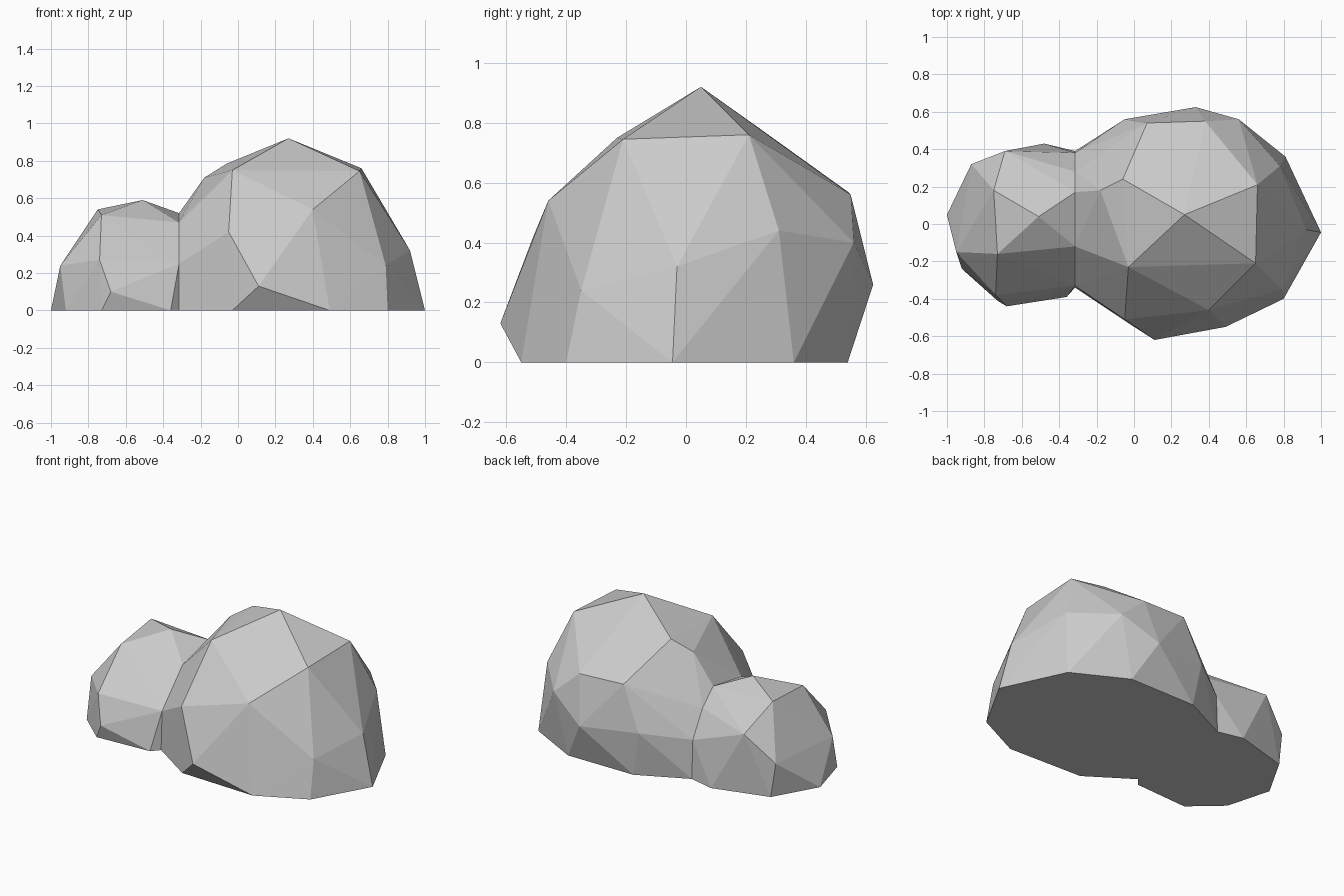
import bpy, bmesh

if "Cube" in bpy.data.objects:
    bpy.data.objects.remove(bpy.data.objects["Cube"])

JX = -0.315  # plane where the two boulders meet
SEAM = [(JX, y, z) for y, z in [(-.34, 0), (-.33, .25), (-.12, .47), (.17, .52),
                                (.28, .42), (.38, .25), (.39, 0)]]

# Corner points of the large boulder, crown to ground
LARGE = [(.27, .05, .92), (-.03, -.23, .75), (.65, -.21, .745), (.66, .21, .76),
         (-.06, .24, .785), (-.18, .18, .71),
         (.38, .55, .56), (.07, .54, .57), (.40, -.46, .54), (-.05, -.51, .42),
         (.78, .31, .44), (.56, .56, .40), (.92, -.03, .32), (.79, -.35, .24),
         (.33, .625, .26), (-.05, .56, .29), (.11, -.62, .13),
         (.49, -.55, 0), (.80, -.40, 0), (1.0, -.045, 0), (.81, .36, 0),
         (.47, .54, 0), (0, .54, 0), (-.03, -.53, 0)]

# Corner points of the small boulder
SMALL = [(-.51, .04, .59), (-.75, .18, .54), (-.73, -.16, .51),
         (-.69, .39, .39), (-.74, -.38, .27), (-.95, -.15, .24), (-.87, .32, .22),
         (-.68, -.44, .10), (-.48, .43, 0), (-.84, .33, 0), (-1.0, .05, 0),
         (-.92, -.24, 0), (-.73, -.41, 0), (-.36, -.39, 0)]

stone = bpy.data.materials.new("light_grey_stone")
stone.diffuse_color = (0.6, 0.6, 0.6, 1)
stone.use_nodes = True
stone.node_tree.nodes["Principled BSDF"].inputs["Base Color"].default_value = stone.diffuse_color


def add_hull(bm, points):
    """Faceted boulder: convex hull, left open at the seam."""
    part = bmesh.new()
    for p in points + SEAM:
        part.verts.new(p)
    res = bmesh.ops.convex_hull(part, input=part.verts[:])
    loose = [v for v in part.verts if not v.link_faces]
    bmesh.ops.delete(part, geom=loose, context='VERTS')
    inner = [f for f in part.faces if all(abs(v.co.x - JX) < 1e-4 for v in f.verts)]
    bmesh.ops.delete(part, geom=inner, context='FACES')
    tmp = bpy.data.meshes.new("tmp")
    part.to_mesh(tmp)
    part.free()
    bm.from_mesh(tmp)
    bpy.data.meshes.remove(tmp)


bm = bmesh.new()
add_hull(bm, LARGE)
add_hull(bm, SMALL)
bmesh.ops.remove_doubles(bm, verts=bm.verts[:], dist=0.001)
bmesh.ops.recalc_face_normals(bm, faces=bm.faces[:])

mesh = bpy.data.meshes.new("boulders")
bm.to_mesh(mesh)
bm.free()
mesh.materials.append(stone)
bpy.context.collection.objects.link(bpy.data.objects.new("boulders", mesh))
